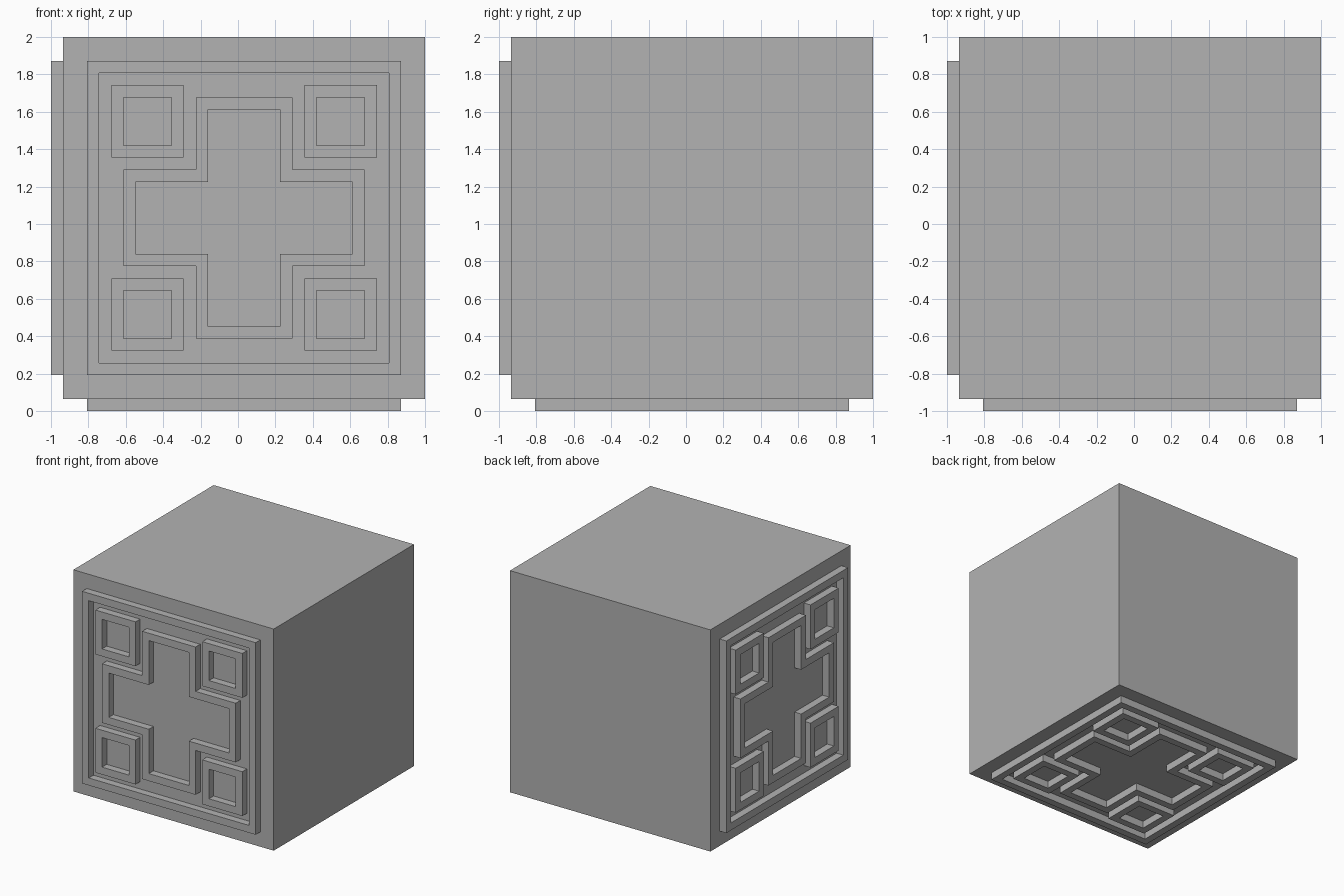
import bpy, bmesh
from mathutils import Vector

default = bpy.data.objects.get("Cube")
if default:
    bpy.data.objects.remove(default, do_unlink=True)

U = 2 / 31            # thickness of every raised wall
HALF = 15 * U         # half the side of the block
CENTRE = Vector((U / 2, U / 2, 1 + U / 2))

stone = bpy.data.materials.new("plain_grey")
stone.use_nodes = True
grey = (0.448, 0.448, 0.448, 1)
stone.diffuse_color = grey
stone.node_tree.nodes["Principled BSDF"].inputs["Base Color"].default_value = grey


def make_object(name, bm):
    bmesh.ops.recalc_face_normals(bm, faces=bm.faces)
    mesh = bpy.data.meshes.new(name)
    bm.to_mesh(mesh)
    bm.free()
    mesh.materials.append(stone)
    obj = bpy.data.objects.new(name, mesh)
    obj.location = CENTRE
    bpy.context.collection.objects.link(obj)


def square(r):
    return [(-r, -r), (r, -r), (r, r), (-r, r)]


def cross(r, w):
    # one arm corner, repeated by quarter turns
    points = []
    a, b, c = (r, -w), (r, w), (w, w)
    for _ in range(4):
        points += [a, b, c]
        a, b, c = [(-y, x) for x, y in (a, b, c)]
    return points


def raised_rim(name, outer, inner, axis, offset=(0, 0)):
    """Wall between two matching outlines, standing out from a negative face."""
    bm = bmesh.new()

    def loop(outline, depth):
        verts = []
        for a, b in outline:
            co = [(a + offset[0]) * U, (b + offset[1]) * U]
            co.insert(axis, -HALF - depth)
            verts.append(bm.verts.new(co))
        return verts

    # outside foot, outside top, inside top, inside foot
    rings = [loop(outer, 0), loop(outer, U), loop(inner, U), loop(inner, 0)]
    n = len(outer)
    for i in range(4):
        p, q = rings[i], rings[(i + 1) % 4]
        for k in range(n):
            j = (k + 1) % n
            bm.faces.new((p[k], p[j], q[j], q[k]))
    make_object(name, bm)


# Solid block
block = bmesh.new()
bmesh.ops.create_cube(block, size=2 * HALF)
make_object("block", block)

# Same raised pattern on three faces
for axis, side in enumerate(("right", "front", "bottom")):
    raised_rim(side + "_border", square(13), square(12), axis)
    raised_rim(side + "_cross", cross(10, 4), cross(9, 3), axis)
    for i, spot in enumerate([(-8, -8), (8, -8), (8, 8), (-8, 8)]):
        raised_rim(f"{side}_corner_square_{i + 1}", square(3), square(2), axis, spot)
